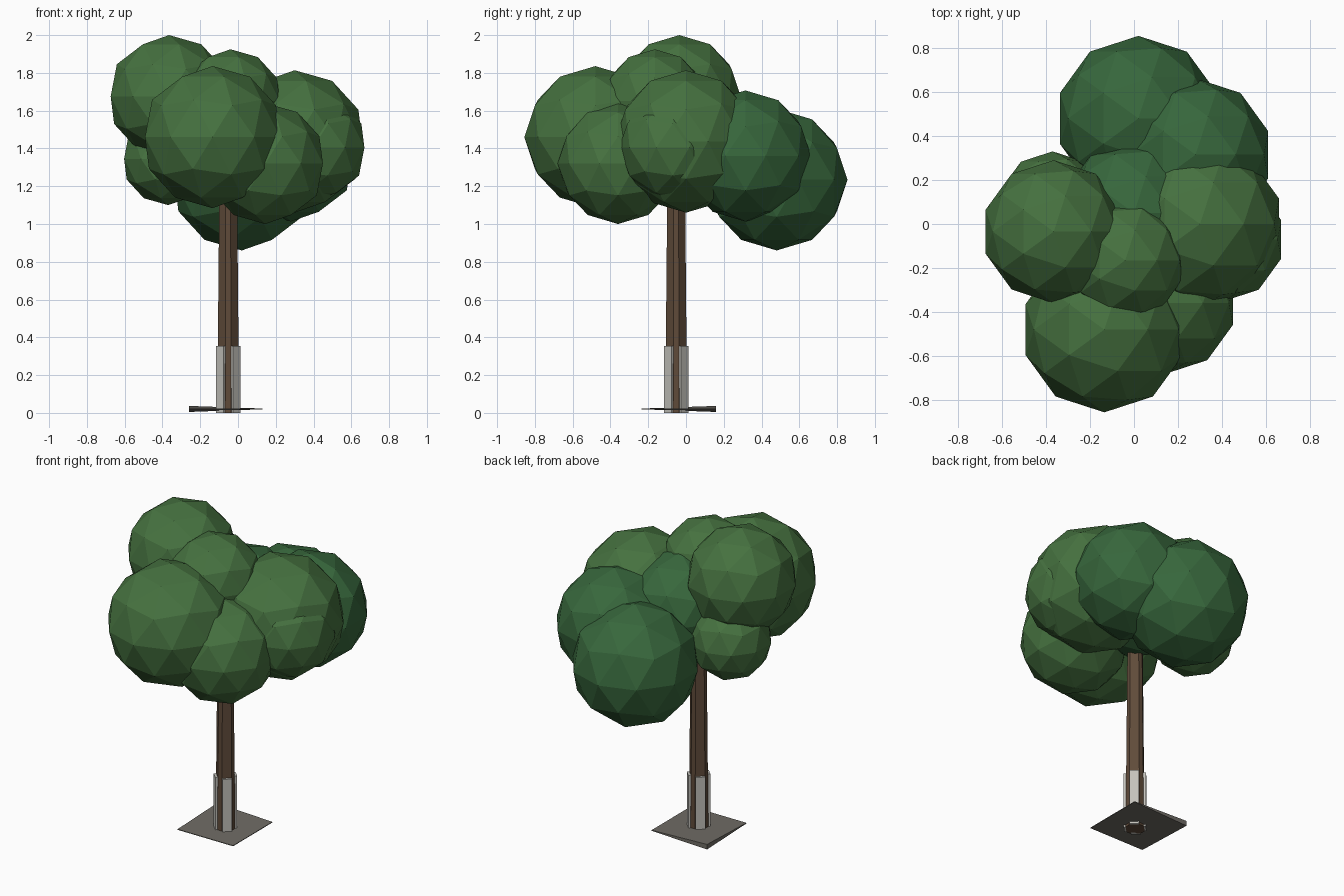
import bpy, bmesh, math
from mathutils import Matrix

if "Cube" in bpy.data.objects:
    bpy.data.objects.remove(bpy.data.objects["Cube"])


def material(name, rgb):
    m = bpy.data.materials.new(name)
    m.diffuse_color = (*rgb, 1)
    m.use_nodes = True
    m.node_tree.nodes["Principled BSDF"].inputs["Base Color"].default_value = m.diffuse_color
    return m


LEAF = material("leaf_green", (0.060, 0.165, 0.050))
LEAF_DARK = material("leaf_dark_green", (0.038, 0.135, 0.045))
BARK = material("bark_brown", (0.115, 0.070, 0.042))
GUARD = material("guard_pale_grey", (0.55, 0.54, 0.50))
SLAB = material("slab_grey", (0.16, 0.15, 0.13))


def add_object(name, bm, mat):
    bmesh.ops.recalc_face_normals(bm, faces=bm.faces)
    mesh = bpy.data.meshes.new(name)
    bm.to_mesh(mesh)
    bm.free()
    mesh.materials.append(mat)
    obj = bpy.data.objects.new(name, mesh)
    bpy.context.collection.objects.link(obj)
    return obj


def loft(bm, rings):
    """Closed solid through rings with equal point counts."""
    loops = [[bm.verts.new(p) for p in ring] for ring in rings]
    n = len(loops[0])
    for lo, hi in zip(loops, loops[1:]):
        for i in range(n):
            j = (i + 1) % n
            bm.faces.new((lo[i], lo[j], hi[j], hi[i]))
    bm.faces.new(loops[0][::-1])
    bm.faces.new(loops[-1])


# Foliage: overlapping low-poly balls (x, y, z, radius, material)
blobs = [
    (-0.365, -0.035, 1.675, 0.325, LEAF),
    (-0.135, -0.48, 1.46, 0.376, LEAF),
    (0.30, 0.0, 1.437, 0.377, LEAF),
    (0.40, -0.07, 1.405, 0.283, LEAF),
    (0.145, -0.36, 1.32, 0.32, LEAF),
    (-0.04, -0.165, 1.65, 0.275, LEAF),
    (-0.37, 0.085, 1.345, 0.245, LEAF),
    (0.28, 0.315, 1.36, 0.347, LEAF_DARK),
    (0.02, 0.48, 1.235, 0.375, LEAF_DARK),
    (0.0, 0.05, 1.45, 0.33, LEAF_DARK),
]
for i, (x, y, z, r, mat) in enumerate(blobs, 1):
    bm = bmesh.new()
    bmesh.ops.create_icosphere(bm, subdivisions=2, radius=r,
                               matrix=Matrix.Translation((x, y, z)))
    add_object(f"foliage_{i}", bm, mat)

# Trunk: tapered column, wide diagonal faces and narrow chamfers
CX = CY = -0.052


def trunk_ring(z, r):
    c = r * 0.27
    pts = [(r, -c), (r, c), (c, r), (-c, r), (-r, c), (-r, -c), (-c, -r), (c, -r)]
    return [(CX + x, CY + y, z) for x, y in pts]


bm = bmesh.new()
loft(bm, [trunk_ring(0, 0.058), trunk_ring(1.3, 0.046)])
add_object("trunk", bm, BARK)

# Trunk guards: four boards on the diagonal faces
for k in range(4):
    bm = bmesh.new()
    bmesh.ops.create_cube(bm, size=1, matrix=Matrix.Translation((CX, CY, 0.1775))
                          @ Matrix.Rotation(math.radians(45 + 90 * k), 4, 'Z')
                          @ Matrix.Translation((0.052, 0, 0))
                          @ Matrix.Diagonal((0.024, 0.056, 0.355, 1)))
    add_object(f"trunk_guard_{k + 1}", bm, GUARD)

# Ground slab: thin square, thick only at its back-left corner
corners = [(-0.26, -0.235, 0.002), (0.13, -0.235, 0.002),
           (0.13, 0.16, 0.002), (-0.26, 0.16, 0.016)]
bm = bmesh.new()
loft(bm, [[(x, y, 0.021 - h) for x, y, h in corners],
          [(x, y, 0.021 + h) for x, y, h in corners]])
add_object("ground_slab", bm, SLAB)
